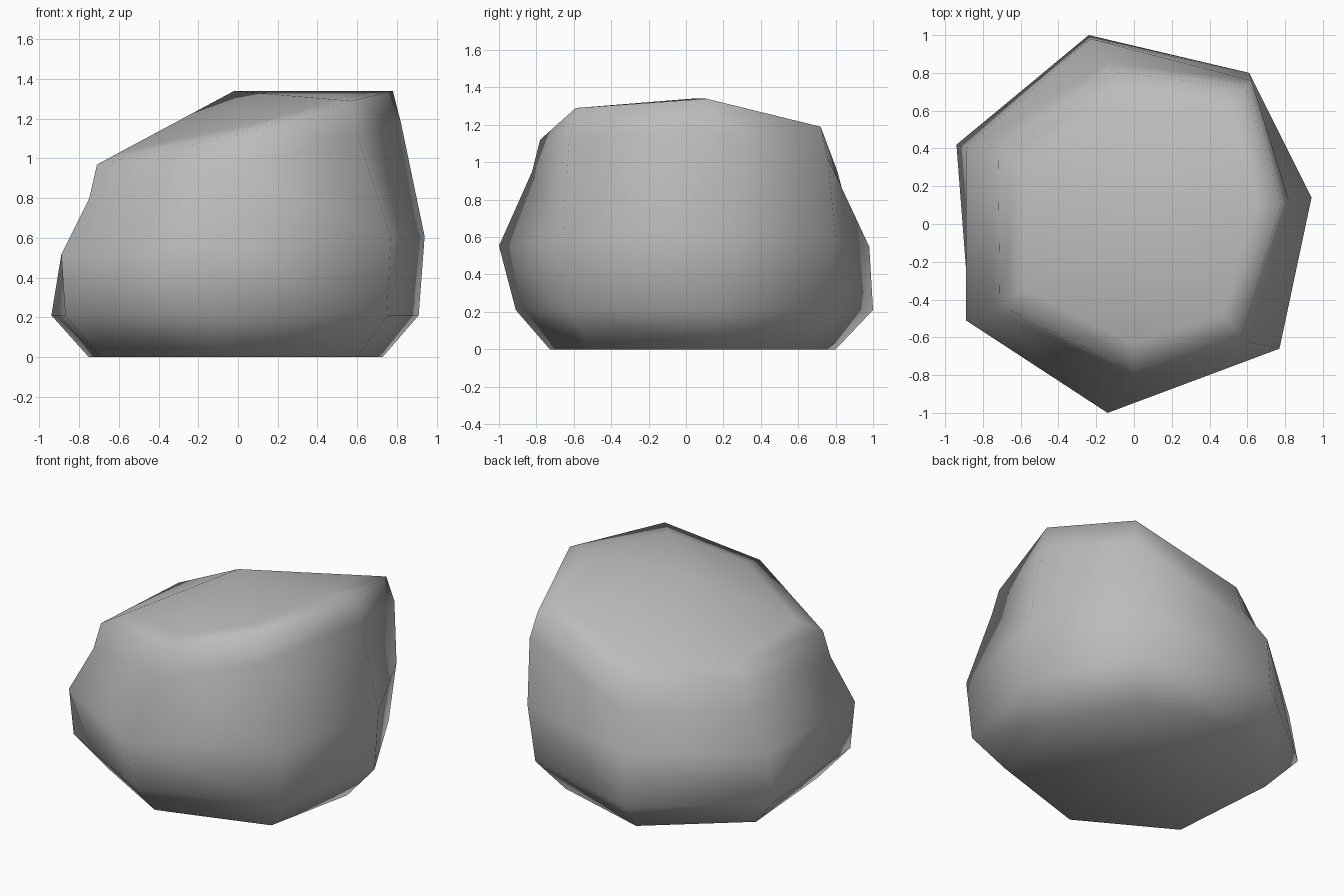
import bpy
import bmesh
from mathutils import Vector

default_cube = bpy.data.objects.get("Cube")
if default_cube:
    bpy.data.objects.remove(default_cube, do_unlink=True)

# Plain grey stone material
stone = bpy.data.materials.new("grey_stone")
stone.use_nodes = True
stone.diffuse_color = (0.5, 0.5, 0.5, 1)
stone_shader = stone.node_tree.nodes["Principled BSDF"]
stone_shader.inputs["Base Color"].default_value = stone.diffuse_color
stone_shader.inputs["Roughness"].default_value = 0.9


def ring(corners, height, tilt=0.0):
    """Level or gently tilted outline from flat corner points."""
    return [Vector((x, y, height + tilt * x)) for x, y in corners]


def resized(points, scale, lift):
    """Copy of an outline, scaled about the axis and moved up."""
    return [Vector((p.x * scale, p.y * scale, p.z + lift)) for p in points]


# Seven-sided outlines of the lower body and the widest part
lower = ring([(-.24, 1), (.58, .76), (.91, .14), (.75, -.63),
              (-.13, -.91), (-.87, -.49), (-.94, .42)], .21)
belly = ring([(-.23, .98), (.61, .8), (.94, .14), (.77, -.66),
              (-.14, -1), (-.89, -.51), (-.89, .4)], .56, .05)

# Slanted rim and the low peak in the middle of the top
rim = [Vector(p) for p in [(-.13, .81, .95), (.59, .72, 1.19), (.78, .11, 1.34),
                           (.57, -.59, 1.29), (0, -.78, 1.12),
                           (-.71, -.43, .97), (-.72, .4, .92)]]
peak = Vector((-.02, .03, 1.34))

base = [Vector((p.x * .8, p.y * .8, 0)) for p in lower]
shoulder = resized(rim, 1.055, -.17)
cap_edge = [p.lerp(peak, .18) for p in rim]

# Bridge the outlines from bottom to top
bm = bmesh.new()
layers = [[bm.verts.new(p) for p in outline]
          for outline in (base, lower, belly, shoulder, rim, cap_edge)]
sides = len(rim)
for below, above in zip(layers, layers[1:]):
    for i in range(sides):
        j = (i + 1) % sides
        bm.faces.new((below[i], below[j], above[j], above[i]))

# Close the underside and fan the top to the peak
bm.faces.new(layers[0])
tip = bm.verts.new(peak)
for i in range(sides):
    bm.faces.new((layers[-1][i], layers[-1][(i + 1) % sides], tip))
bmesh.ops.recalc_face_normals(bm, faces=bm.faces)
for face in bm.faces:
    face.smooth = True

# Finished boulder
mesh = bpy.data.meshes.new("boulder")
bm.to_mesh(mesh)
bm.free()
mesh.materials.append(stone)
boulder = bpy.data.objects.new("boulder", mesh)
bpy.context.scene.collection.objects.link(boulder)
